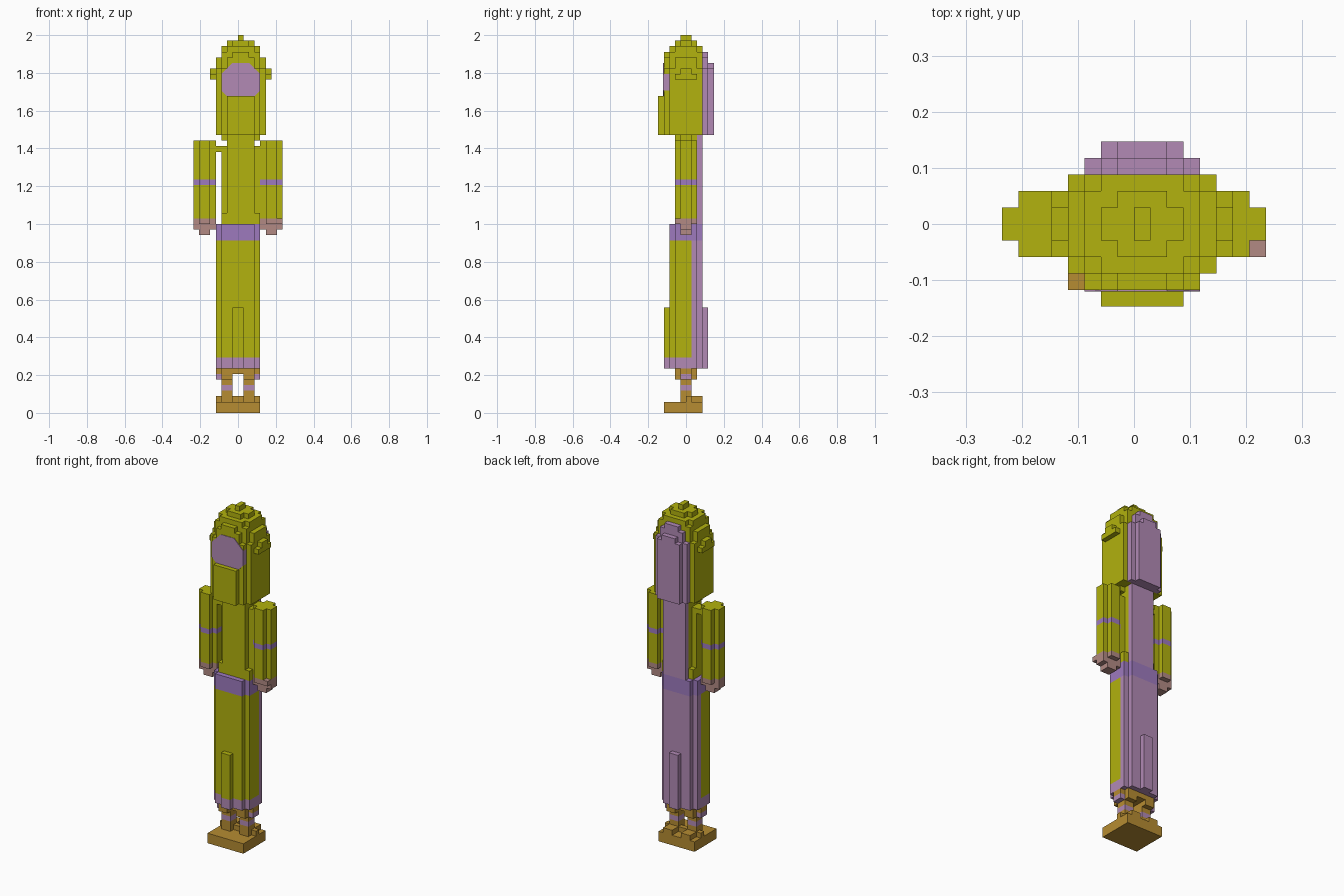
import bpy
import bmesh
from mathutils import Vector

if "Cube" in bpy.data.objects:
    bpy.data.objects.remove(bpy.data.objects["Cube"], do_unlink=True)

U = 2 / 68  # edge length of one block


def linear(c):
    c /= 255
    return c / 12.92 if c <= 0.04045 else ((c + 0.055) / 1.055) ** 2.4


def material(name, rgb):
    m = bpy.data.materials.new(name)
    col = tuple(linear(c) for c in rgb) + (1,)
    m.diffuse_color = col
    m.use_nodes = True
    m.node_tree.nodes["Principled BSDF"].inputs["Base Color"].default_value = col
    return m


YELLOW, LILAC, VIOLET, OCHRE, SKIN = range(5)
MATS = [material("olive yellow", (178, 178, 14)), material("lilac", (178, 138, 181)),
        material("violet", (158, 122, 190)), material("ochre", (182, 140, 50)),
        material("dusky pink", (178, 138, 132))]


def finish(name, bm):
    me = bpy.data.meshes.new(name)
    bm.to_mesh(me)
    bm.free()
    for m in MATS:
        me.materials.append(m)
    ob = bpy.data.objects.new(name, me)
    bpy.context.collection.objects.link(ob)
    return ob


def blocks(name, boxes):
    """Union of block-grid boxes (colour, x0, x1, y0, y1, z0, z1); later boxes win."""
    cells = {}
    for col, x0, x1, y0, y1, z0, z1 in boxes:
        for x in range(x0, x1):
            for y in range(y0, y1):
                for z in range(z0, z1):
                    cells[x, y, z] = col
    bm = bmesh.new()
    verts = {}
    for c, col in cells.items():
        for axis in range(3):
            for side in (0, 1):
                n = list(c)
                n[axis] += 2 * side - 1
                if tuple(n) in cells:
                    continue
                a, b = (axis + 1) % 3, (axis + 2) % 3
                loop = []
                for da, db in ((0, 0), (1, 0), (1, 1), (0, 1)):
                    p = list(c)
                    p[axis] += side
                    p[a] += da
                    p[b] += db
                    p = tuple(p)
                    if p not in verts:
                        verts[p] = bm.verts.new(Vector(p) * U)
                    loop.append(verts[p])
                f = bm.faces.new(loop if side else loop[::-1])
                f.material_index = col
    bmesh.ops.dissolve_limit(bm, angle_limit=0.01, verts=bm.verts[:],
                             edges=bm.edges[:], delimit={'MATERIAL'})
    return finish(name, bm)


# Base with raised heels
blocks("base", [(OCHRE, -4, 4, -4, 3, 0, 2), (OCHRE, -4, 4, 0, 1, 2, 3),
                (OCHRE, -3, -1, 0, 3, 2, 3), (OCHRE, 1, 3, 0, 3, 2, 3)])

# Legs with a wrapped band, and trouser cuffs
for side, x in (("right", -3), ("left", 1)):
    blocks(side + "_leg", [(OCHRE, x, x + 2, -1, 1, 2, 6), (LILAC, x, x + 2, -1, 1, 4, 5),
                           (OCHRE, x, x + 2, -2, 2, 6, 7)])
blocks("trouser_cuffs", [(OCHRE, -4, 4, -1, 1, 7, 8), (OCHRE, -3, 3, -2, 2, 7, 8),
                         (LILAC, -4, -3, -1, 1, 6, 7), (LILAC, 3, 4, -1, 1, 6, 7)])

# Robe: yellow front, lilac back and hem, violet belt
robe = []
for col, y0, y1, z0, z1 in ((YELLOW, -3, 1, 10, 31), (LILAC, 1, 3, 10, 31),
                            (LILAC, -3, 3, 8, 10), (VIOLET, -3, 3, 31, 34)):
    robe.append((col, -3, 3, y0, y1, z0, z1))
    robe.append((col, -4, 4, max(y0, -2), min(y1, 2), z0, z1))
robe += [(YELLOW, -1, 1, -4, -3, 10, 19), (LILAC, -1, 1, -4, -3, 8, 10),
         (LILAC, -1, 1, 3, 4, 8, 19)]
blocks("robe", robe)

# Torso, neck and the veil hanging down the back
blocks("torso", [(YELLOW, -2, 3, -2, 2, 34, 50), (YELLOW, -3, 4, -1, 1, 34, 48),
                 (YELLOW, -3, 4, -1, 1, 49, 50), (YELLOW, -4, -3, -1, 1, 47, 48),
                 (YELLOW, -3, -1, -2, 2, 34, 36), (YELLOW, 2, 4, -2, 2, 34, 36),
                 (LILAC, -2, 3, 2, 3, 34, 50)])

# Sleeves with a violet band, and hands
for side, x in (("right", -8), ("left", 4)):
    sleeve = []
    for col, z0, z1 in ((YELLOW, 35, 41), (VIOLET, 41, 42), (YELLOW, 42, 49)):
        sleeve += [(col, x, x + 4, -1, 1, z0, z1), (col, x + 1, x + 3, -2, 2, z0, z1)]
    blocks(side + "_sleeve", sleeve)
    hand = [(SKIN, x, x + 4, -1, 1, 33, 35), (SKIN, x + 1, x + 3, -2, 2, 34, 35),
            (SKIN, x + 1, x + 3, -1, 1, 32, 33)]
    if side == "left":
        hand.append((SKIN, 7, 8, -2, -1, 34, 35))
    blocks(side + "_hand", hand)

# Head: stepped dome, beard in front, veil layers behind
blocks("head", [
    (YELLOW, -4, 5, -3, 3, 50, 62), (YELLOW, -4, 5, -2, 2, 62, 64),
    (YELLOW, -3, 4, -3, 3, 62, 65), (YELLOW, -3, 4, -2, 2, 65, 66),
    (YELLOW, -2, 3, -3, 3, 65, 66), (YELLOW, -2, 3, -1, 1, 66, 67),
    (YELLOW, -1, 2, -2, 2, 66, 67), (YELLOW, 0, 1, -1, 1, 67, 68),
    # front layer, with the cheeks coloured through
    (YELLOW, -3, 4, -4, -3, 50, 62), (YELLOW, -2, 3, -4, -3, 62, 64),
    (YELLOW, -1, 2, -4, -3, 64, 65), (LILAC, -3, 4, -4, -3, 58, 61),
    # beard
    (YELLOW, -2, 3, -5, -4, 50, 57),
    # veil
    (LILAC, -3, 4, 3, 4, 50, 62), (LILAC, -2, 3, 3, 4, 62, 64),
    (LILAC, -1, 2, 3, 4, 64, 65), (LILAC, -2, 3, 4, 5, 50, 62),
    (LILAC, -1, 2, 4, 5, 62, 63)])

# Ears
for side, x in (("right", -5), ("left", 5)):
    blocks(side + "_ear", [(YELLOW, x, x + 1, -2, 2, 60, 61), (YELLOW, x, x + 1, -1, 1, 61, 62)])

# Face: thin eight-sided plate
bm = bmesh.new()
outline = [(-2, 57), (3, 57), (4, 58), (4, 61), (2, 63), (-1, 63), (-3, 61), (-3, 58)]
face = bm.faces.new([bm.verts.new((x * U, -4 * U, z * U)) for x, z in outline])
ext = bmesh.ops.extrude_face_region(bm, geom=[face])
for v in ext["geom"]:
    if isinstance(v, bmesh.types.BMVert):
        v.co.y -= 0.003
bmesh.ops.recalc_face_normals(bm, faces=bm.faces[:])
for f in bm.faces:
    f.material_index = LILAC
finish("face", bm)
